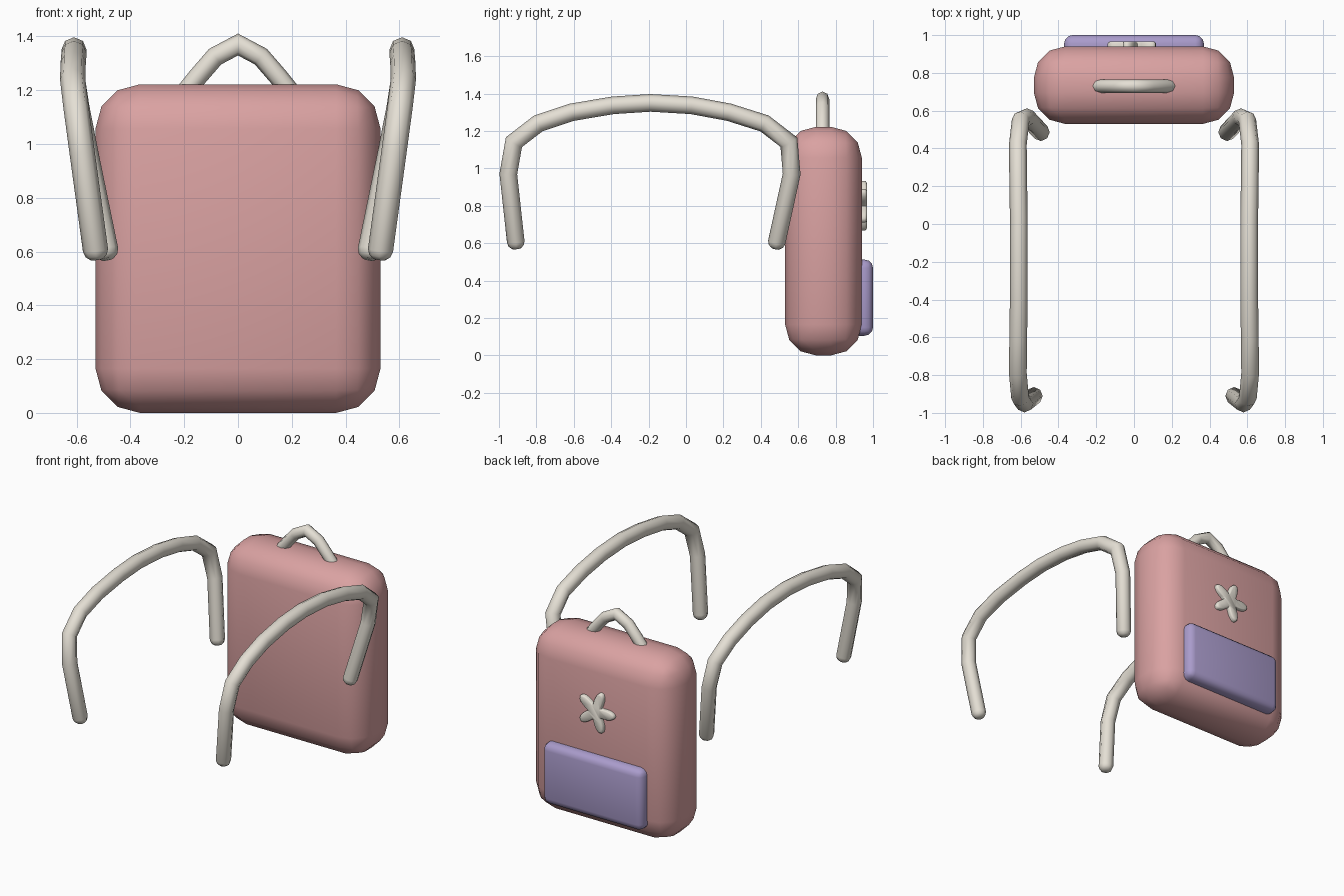
import bpy, bmesh, math
from mathutils import Vector

if "Cube" in bpy.data.objects:
    bpy.data.objects.remove(bpy.data.objects["Cube"])


def material(name, rgb):
    m = bpy.data.materials.new(name)
    m.diffuse_color = (*rgb, 1)
    m.use_nodes = True
    m.node_tree.nodes["Principled BSDF"].inputs["Base Color"].default_value = m.diffuse_color
    return m


PINK = material("pink", (0.70, 0.36, 0.36))
LILAC = material("lilac", (0.40, 0.33, 0.60))
CREAM = material("cream", (0.78, 0.74, 0.66))


def finish(name, bm, mat, bevel=0, segments=3, angle=50):
    bmesh.ops.recalc_face_normals(bm, faces=bm.faces)
    me = bpy.data.meshes.new(name)
    bm.to_mesh(me)
    bm.free()
    me.materials.append(mat)
    ob = bpy.data.objects.new(name, me)
    bpy.context.collection.objects.link(ob)
    bpy.ops.object.select_all(action='DESELECT')
    bpy.context.view_layer.objects.active = ob
    ob.select_set(True)
    if bevel:
        mod = ob.modifiers.new("bevel", 'BEVEL')
        mod.width = bevel
        mod.segments = segments
        bpy.ops.object.modifier_apply(modifier=mod.name)
    bpy.ops.object.shade_smooth_by_angle(angle=math.radians(angle))
    return ob


def rounded_box(name, lo, hi, bevel, segments, mat):
    bm = bmesh.new()
    bmesh.ops.create_cube(bm, size=1)
    for v in bm.verts:
        v.co = [(a + b) / 2 + c * (b - a) for a, b, c in zip(lo, hi, v.co)]
    return finish(name, bm, mat, bevel, segments)


def tube(name, path, radius, side, mat, sides=8, cap=0.035):
    """Mitred tube along a path, with rounded ends."""
    pts = [Vector(p) for p in path]
    rings = []
    for i, p in enumerate(pts):
        d_in = (p - pts[max(i - 1, 0)]).normalized()
        d_out = (pts[min(i + 1, len(pts) - 1)] - p).normalized()
        t = (d_in + d_out).normalized()
        mitre = 1 / max(t.dot(d_out if i == 0 else d_in), 0.5)
        if i == 0:
            rings += [(p - t * cap, t, 0.5, 1), (p - t * cap * 0.6, t, 0.85, 1)]
        rings.append((p, t, 1, mitre))
        if i == len(pts) - 1:
            rings += [(p + t * cap * 0.6, t, 0.85, 1), (p + t * cap, t, 0.5, 1)]
    bm = bmesh.new()
    loops = []
    for p, t, s, mitre in rings:
        u = (Vector(side) - t * t.dot(Vector(side))).normalized()
        w = t.cross(u) * mitre
        angles = [2 * math.pi * k / sides for k in range(sides)]
        loops.append([bm.verts.new(p + radius * s * (u * math.cos(a) + w * math.sin(a)))
                      for a in angles])
    for a, b in zip(loops, loops[1:]):
        for k in range(sides):
            bm.faces.new((a[k], a[(k + 1) % sides], b[(k + 1) % sides], b[k]))
    bm.faces.new(loops[0])
    bm.faces.new(loops[-1])
    return finish(name, bm, mat, angle=60)


# Bag body and back pocket
rounded_box("bag_body", (-0.53, 0.53, 0), (0.53, 0.94, 1.222), 0.165, 3, PINK)
rounded_box("pocket", (-0.37, 0.86, 0.105), (0.37, 1.0, 0.512), 0.045, 3, LILAC)

# Top carrying handle
half = [(0.21, 1.175), (0.15, 1.25), (0.085, 1.325)]
arc = [(-x, z) for x, z in half] + [(0, 1.37)] + half[::-1]
tube("top_handle", [(x, 0.73, z) for x, z in arc], 0.036, (0, 1, 0), CREAM)

# Shoulder straps, mirrored left and right
strap = [(0.53, -0.91, 0.605), (0.58, -0.95, 0.97), (0.603, -0.92, 1.14),
         (0.615, -0.79, 1.24), (0.613, -0.61, 1.30), (0.61, -0.39, 1.337),
         (0.61, -0.19, 1.35), (0.61, 0.03, 1.337), (0.613, 0.23, 1.30),
         (0.615, 0.42, 1.24), (0.60, 0.55, 1.14), (0.567, 0.565, 0.97),
         (0.492, 0.485, 0.605)]
for name, s in (("right_strap", 1), ("left_strap", -1)):
    tube(name, [(s * x, y, z) for x, y, z in strap], 0.047, (1, 0, 0), CREAM)

# Five-petal flower badge on the back, with softened rim
bm = bmesh.new()
N = 60
loops = []
for y, inset in ((0.925, 0), (0.955, 0), (0.963, 0.005), (0.967, 0.014)):
    loop = []
    for k in range(N):
        a = 2 * math.pi * k / N
        r = 0.098 + 0.042 * math.cos(5 * a) - inset
        loop.append(bm.verts.new((-r * math.cos(a), y, 0.8 + r * math.sin(a))))
    loops.append(loop)
for a, b in zip(loops, loops[1:]):
    for k in range(N):
        bm.faces.new((a[k], a[(k + 1) % N], b[(k + 1) % N], b[k]))
bm.faces.new(loops[0])
bm.faces.new(loops[-1])
finish("flower_badge", bm, CREAM)
